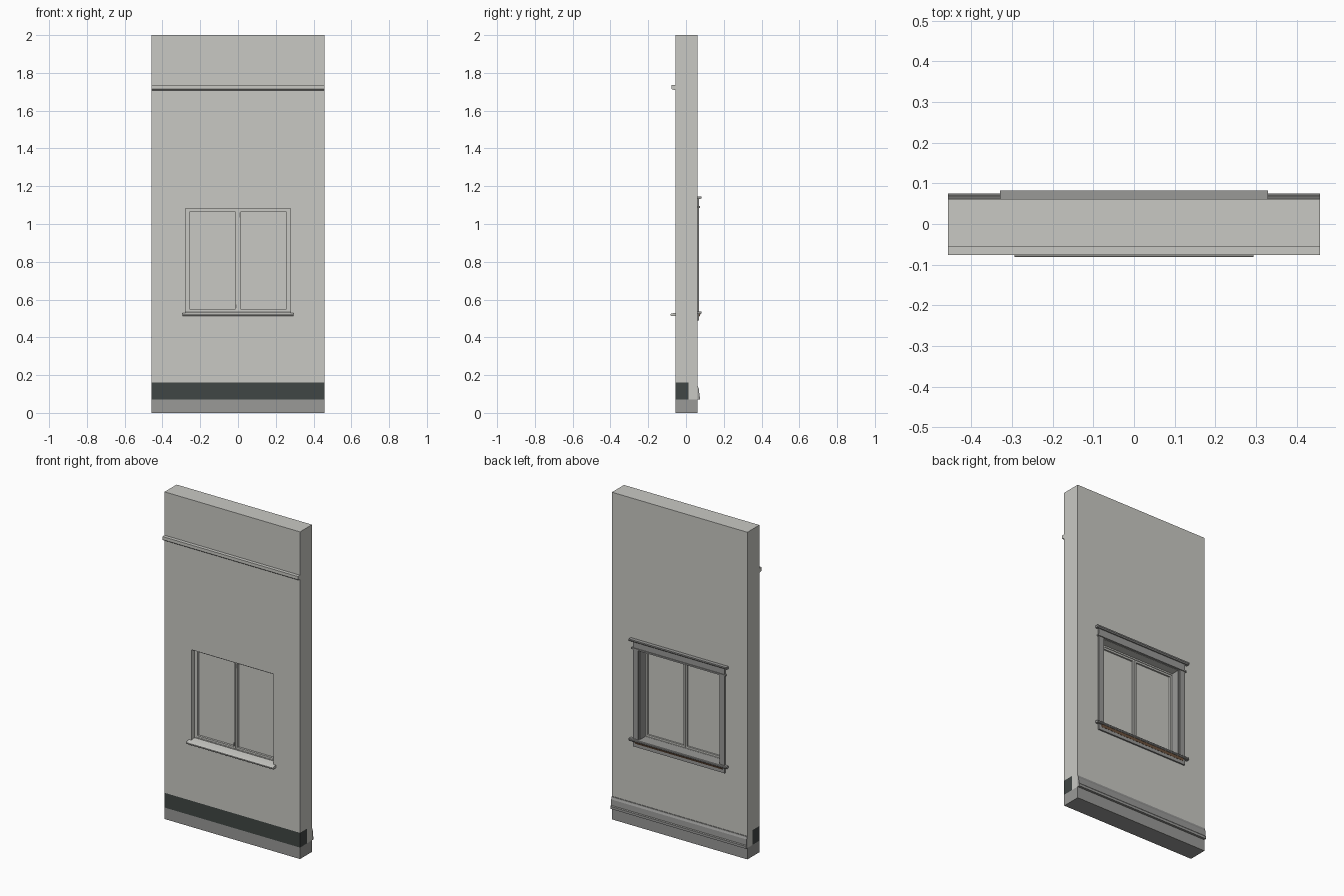
import bpy, bmesh

cube = bpy.data.objects.get("Cube")
if cube:
    bpy.data.objects.remove(cube, do_unlink=True)


def material(name, rgb):
    m = bpy.data.materials.new(name)
    m.use_nodes = True
    m.diffuse_color = (*rgb, 1)
    m.node_tree.nodes["Principled BSDF"].inputs["Base Color"].default_value = (*rgb, 1)
    return m


PALE = material("pale_grey", (0.584, 0.584, 0.552))
GREY = material("mid_grey", (0.32, 0.32, 0.31))
DARK = material("dark_slate", (0.051, 0.061, 0.058))
BROWN = material("brown_wood", (0.16, 0.09, 0.05))

W = 0.458                  # half width of the wall
FRONT, BACK = -0.055, 0.061
OPEN_X, OPEN_Z0, OPEN_Z1 = 0.277, 0.512, 1.083


def finish(name, bm, mat):
    bmesh.ops.recalc_face_normals(bm, faces=bm.faces)
    mesh = bpy.data.meshes.new(name)
    bm.to_mesh(mesh)
    bm.free()
    mesh.materials.append(mat)
    obj = bpy.data.objects.new(name, mesh)
    bpy.context.collection.objects.link(obj)
    return obj


def prism(name, profile, x0, x1, mat):
    """Extrude a (y, z) profile along x."""
    bm = bmesh.new()
    face = bm.faces.new([bm.verts.new((x0, y, z)) for y, z in profile])
    ext = bmesh.ops.extrude_face_region(bm, geom=[face])
    verts = [v for v in ext["geom"] if isinstance(v, bmesh.types.BMVert)]
    bmesh.ops.translate(bm, vec=(x1 - x0, 0, 0), verts=verts)
    return finish(name, bm, mat)


def box(name, x0, x1, y0, y1, z0, z1, mat):
    return prism(name, [(y0, z0), (y1, z0), (y1, z1), (y0, z1)], x0, x1, mat)


def ring(name, x0, x1, z0, z1, t, y0, y1, mat):
    """Rectangular frame with border t, facing along y."""
    bm = bmesh.new()
    loops = []
    for y in (y0, y1):
        for d in (0, t):
            loops.append([bm.verts.new((x, y, z)) for x, z in (
                (x0 + d, z0 + d), (x1 - d, z0 + d), (x1 - d, z1 - d), (x0 + d, z1 - d))])
    fo, fi, bo, bi = loops
    for a, b in ((fo, fi), (fi, bi), (bi, bo), (bo, fo)):
        for i in range(4):
            j = (i + 1) % 4
            bm.faces.new((a[i], a[j], b[j], b[i]))
    return finish(name, bm, mat)


# Wall with a rebate for the plinth and a window opening
wall = prism("wall", [(0.013, 0.07), (BACK, 0.07), (BACK, 2), (FRONT, 2),
                      (FRONT, 0.16), (0.013, 0.16)], -W, W, PALE)
cutter = box("opening_cutter", -OPEN_X, OPEN_X, -0.2, 0.2, OPEN_Z0, OPEN_Z1, PALE)
cutter.hide_render = True
cut = wall.modifiers.new("opening", "BOOLEAN")
cut.operation = "DIFFERENCE"
cut.solver = "EXACT"
cut.object = cutter
bpy.context.view_layer.objects.active = wall
bpy.ops.object.modifier_apply(modifier=cut.name)
bpy.data.objects.remove(cutter, do_unlink=True)

# Base layers
box("floor_slab", -W, W, FRONT, BACK, 0, 0.07, GREY)
box("plinth", -W, W, FRONT, 0.013, 0.07, 0.16, DARK)

# Front moulding
prism("front_moulding", [(FRONT, 1.708), (-0.072, 1.712), (-0.076, 1.716),
                         (-0.076, 1.735), (FRONT, 1.735)], -W, W, PALE)

# Back baseboard
prism("baseboard", [(BACK, 0.07), (0.075, 0.07), (0.075, 0.085), (0.071, 0.09),
                    (0.069, 0.125), (0.064, 0.135), (0.064, 0.142), (BACK, 0.142)],
      -W, W, GREY)

# Outer sill: rounded nose and the part inside the opening
prism("sill_nose", [(FRONT, 0.512), (-0.078, 0.512), (-0.081, 0.516),
                    (-0.081, 0.522), (-0.077, 0.526), (FRONT, 0.53)],
      -0.294, 0.294, PALE)
prism("sill_bed", [(FRONT, 0.512), (0.01, 0.512), (0.01, 0.534),
                   (-0.025, 0.534), (FRONT, 0.53)], -OPEN_X, OPEN_X, PALE)

# Window frame, sashes and panes
ring("window_frame", -OPEN_X, OPEN_X, 0.53, OPEN_Z1, 0.009, -0.025, 0.01, PALE)
for side, x0, x1 in (("right", -0.268, -0.001), ("left", 0.001, 0.268)):
    ring(side + "_sash", x0, x1, 0.539, 1.074, 0.011, -0.022, 0.006, PALE)
    box(side + "_pane", x0 + 0.01, x1 - 0.01, -0.009, -0.004, 0.549, 1.064, PALE)
box("sash_catch", -0.012, -0.006, -0.026, -0.022, 0.555, 0.575, GREY)
box("sash_hinge", 0.004, 0.01, -0.026, -0.022, 1.035, 1.06, GREY)

# Inner casing on the back
for side, s in (("right", -1), ("left", 1)):
    xa, xb = sorted((s * 0.275, s * 0.31))
    box(side + "_casing", xa, xb, BACK, 0.07, 0.538, 1.087, GREY)
    xa, xb = sorted((s * 0.277, s * 0.268))
    box(side + "_jamb_liner", xa, xb, 0.01, BACK, 0.538, OPEN_Z1, GREY)
box("head_fillet", -0.318, 0.318, BACK, 0.075, 1.085, 1.094, GREY)
box("head_fascia", -0.31, 0.31, BACK, 0.07, 1.094, 1.134, GREY)
prism("head_cap", [(BACK, 1.132), (0.076, 1.132), (0.083, 1.138),
                   (0.083, 1.146), (BACK, 1.146)], -0.33, 0.33, GREY)

# Stool, brown bed mould and apron
box("stool_bed", -OPEN_X, OPEN_X, 0.01, BACK, 0.52, 0.538, GREY)
prism("stool", [(BACK, 0.524), (0.079, 0.524), (0.082, 0.528), (0.082, 0.535),
                (0.079, 0.538), (BACK, 0.538)], -0.33, 0.33, GREY)
prism("bed_mould", [(BACK, 0.51), (0.071, 0.51), (0.077, 0.524), (BACK, 0.524)],
      -0.295, 0.295, BROWN)
box("apron", -0.31, 0.31, BACK, 0.07, 0.49, 0.524, GREY)
